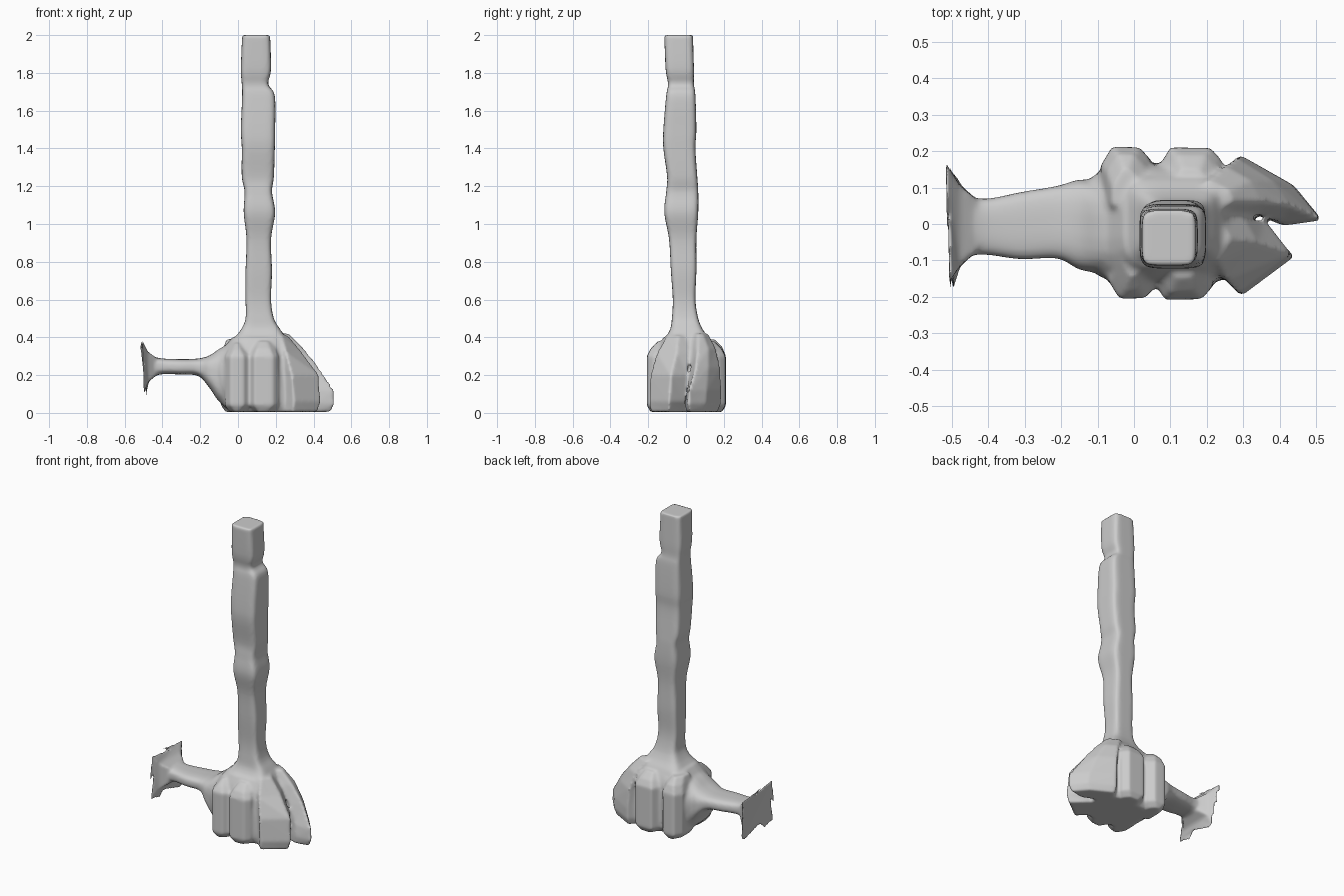
import bpy, bmesh, math


def loft(name, rings):
    """Skin a list of equal-length point rings and cap both ends."""
    bm = bmesh.new()
    rows = [[bm.verts.new(p) for p in r] for r in rings]
    n = len(rows[0])
    for a, b in zip(rows, rows[1:]):
        for i in range(n):
            j = (i + 1) % n
            bm.faces.new((a[i], a[j], b[j], b[i]))
    bm.faces.new(rows[0][::-1])
    bm.faces.new(rows[-1])
    bmesh.ops.recalc_face_normals(bm, faces=bm.faces)
    me = bpy.data.meshes.new(name)
    bm.to_mesh(me)
    bm.free()
    ob = bpy.data.objects.new(name, me)
    bpy.context.collection.objects.link(ob)
    return ob


def refine(rows, steps=5):
    """Catmull-Rom interpolation between section rows."""
    out = []
    for i in range(len(rows) - 1):
        p0, p1 = rows[max(i - 1, 0)], rows[i]
        p2, p3 = rows[i + 1], rows[min(i + 2, len(rows) - 1)]
        for s in range(steps):
            t = s / steps
            out.append([b + 0.5 * t * (c - a + t * (2*a - 5*b + 4*c - d + t * (3*(b - c) + d - a)))
                        for a, b, c, d in zip(p0, p1, p2, p3)])
    return out + [rows[-1]]


def ring(h, a0, a1, b0, b1, e, axis):
    """Rounded rectangle at height h; e near 0 is square, 1 is an ellipse."""
    pts = []
    for k in range(24):
        t = math.tau * (k + 0.5) / 24
        c, s = math.cos(t), math.sin(t)
        a = (a0 + a1) / 2 + (a1 - a0) / 2 * math.copysign(abs(c) ** e, c)
        b = (b0 + b1) / 2 + (b1 - b0) / 2 * math.copysign(abs(s) ** e, s)
        pts.append((a, b, h) if axis == 'z' else (h, a, b))
    return pts


def tube(name, rows, axis, e):
    return loft(name, [ring(*r, e, axis) for r in refine(rows)])


# square, lumpy pole: z, x range, y range
pole = tube("pole", [
    (0.30, -0.05, 0.28, -0.14, 0.14), (0.38, -0.03, 0.26, -0.12, 0.13),
    (0.44, 0.015, 0.225, -0.085, 0.09), (0.50, 0.04, 0.19, -0.075, 0.065),
    (0.60, 0.04, 0.175, -0.07, 0.05), (0.75, 0.04, 0.18, -0.08, 0.055),
    (0.92, 0.045, 0.175, -0.09, 0.055), (1.06, 0.03, 0.197, -0.115, 0.065),
    (1.17, 0.035, 0.18, -0.105, 0.065), (1.25, 0.02, 0.19, -0.10, 0.06),
    (1.40, 0.02, 0.195, -0.12, 0.05), (1.50, 0.015, 0.197, -0.12, 0.055),
    (1.68, 0.022, 0.195, -0.105, 0.05), (1.74, 0.02, 0.16, -0.095, 0.042),
    (1.82, 0.015, 0.175, -0.108, 0.042), (2.0, 0.022, 0.17, -0.115, 0.037)], 'z', 0.35)

# clenched core the fingers wrap around
core = tube("core", [
    (0.005, -0.03, 0.32, -0.14, 0.14), (0.05, -0.09, 0.33, -0.16, 0.16),
    (0.14, -0.14, 0.33, -0.165, 0.165), (0.25, -0.15, 0.31, -0.165, 0.165),
    (0.33, -0.09, 0.28, -0.155, 0.155), (0.40, -0.03, 0.25, -0.12, 0.12)], 'z', 0.6)

# arm reaching to -x: x, y range, z range
arm = tube("arm", [
    (-0.455, -0.085, 0.075, 0.19, 0.30), (-0.40, -0.085, 0.07, 0.205, 0.288),
    (-0.31, -0.097, 0.088, 0.203, 0.285), (-0.21, -0.095, 0.105, 0.195, 0.288),
    (-0.15, -0.125, 0.122, 0.13, 0.305), (-0.09, -0.135, 0.12, 0.05, 0.345),
    (0.0, -0.14, 0.14, 0.02, 0.39)], 'x', 0.65)

# flared, slightly skewed end plate
plate = loft("end_plate", [
    [(-0.50, -0.195, 0.10), (-0.485, 0.13, 0.085), (-0.52, 0.175, 0.37), (-0.51, -0.165, 0.395)],
    [(-0.475, -0.115, 0.165), (-0.472, 0.105, 0.165), (-0.478, 0.105, 0.32), (-0.478, -0.115, 0.325)],
    [(-0.43, -0.075, 0.20), (-0.43, 0.065, 0.20), (-0.43, 0.065, 0.287), (-0.43, -0.075, 0.29)]])


def finger(name, levels):
    return loft(name, [[(x, y, z) for x, y in pts] for z, pts in levels])


def slab(name, x0, x1, y, side, top):
    """Vertical knuckle on one side of the core."""
    def sec(shrink, out):
        o = side * (y - out)
        return [(x0 + shrink, side * 0.05), (x0 + shrink, o - side * 0.05),
                (x0 + shrink + 0.03, o), (x1 - shrink - 0.03, o - side * 0.002),
                (x1 - shrink, o - side * 0.035), (x1 - shrink, side * 0.05)]
    return finger(name, [(0.005, sec(0.025, 0.02)), (0.04, sec(0.0, 0.0)), (0.30, sec(0.0, 0.0)),
                         (top - 0.03, sec(0.015, 0.02)), (top + 0.01, sec(0.03, 0.06))])


fingers = [
    slab("front_finger_1", -0.07, 0.06, 0.205, -1, 0.36),
    slab("front_finger_2", 0.055, 0.215, 0.208, -1, 0.37),
    slab("back_finger_1", -0.09, 0.045, 0.212, 1, 0.38),
    slab("back_finger_2", 0.07, 0.24, 0.21, 1, 0.37),
    # angled end finger on the front
    finger("front_finger_3", [
        (0.005, [(0.42, -0.09), (0.29, -0.19), (0.19, -0.09), (0.33, -0.01)]),
        (0.06, [(0.44, -0.09), (0.295, -0.198), (0.19, -0.08), (0.36, 0.0)]),
        (0.20, [(0.43, -0.08), (0.285, -0.19), (0.19, -0.08), (0.36, 0.01)]),
        (0.32, [(0.34, -0.05), (0.255, -0.155), (0.17, -0.07), (0.30, 0.02)]),
        (0.41, [(0.265, -0.04), (0.23, -0.10), (0.15, -0.05), (0.23, 0.02)])]),
    # longest finger on the back, with a pointed tip
    finger("back_finger_3", [
        (0.005, [(0.49, 0.02), (0.42, 0.10), (0.29, 0.17), (0.21, 0.08), (0.40, 0.0)]),
        (0.05, [(0.518, 0.01), (0.44, 0.105), (0.29, 0.188), (0.20, 0.08), (0.41, -0.005)]),
        (0.12, [(0.51, 0.015), (0.43, 0.11), (0.29, 0.19), (0.20, 0.08), (0.40, 0.005)]),
        (0.24, [(0.43, 0.05), (0.38, 0.12), (0.28, 0.182), (0.20, 0.08), (0.35, 0.025)]),
        (0.34, [(0.35, 0.06), (0.32, 0.12), (0.25, 0.16), (0.18, 0.08), (0.29, 0.03)]),
        (0.42, [(0.27, 0.06), (0.26, 0.09), (0.20, 0.12), (0.14, 0.07), (0.22, 0.03)])])]

# fuse everything into one sculpted skin
bpy.ops.object.select_all(action='DESELECT')
for ob in [pole, core, arm, plate] + fingers:
    ob.select_set(True)
bpy.context.view_layer.objects.active = pole
bpy.ops.object.join()
pole.name = "gripped_pole"
fuse = pole.modifiers.new("fuse", 'REMESH')
fuse.mode = 'VOXEL'
fuse.voxel_size = 0.009
fuse.use_smooth_shade = True
soften = pole.modifiers.new("soften", 'SMOOTH')
soften.factor = 0.5
soften.iterations = 5
